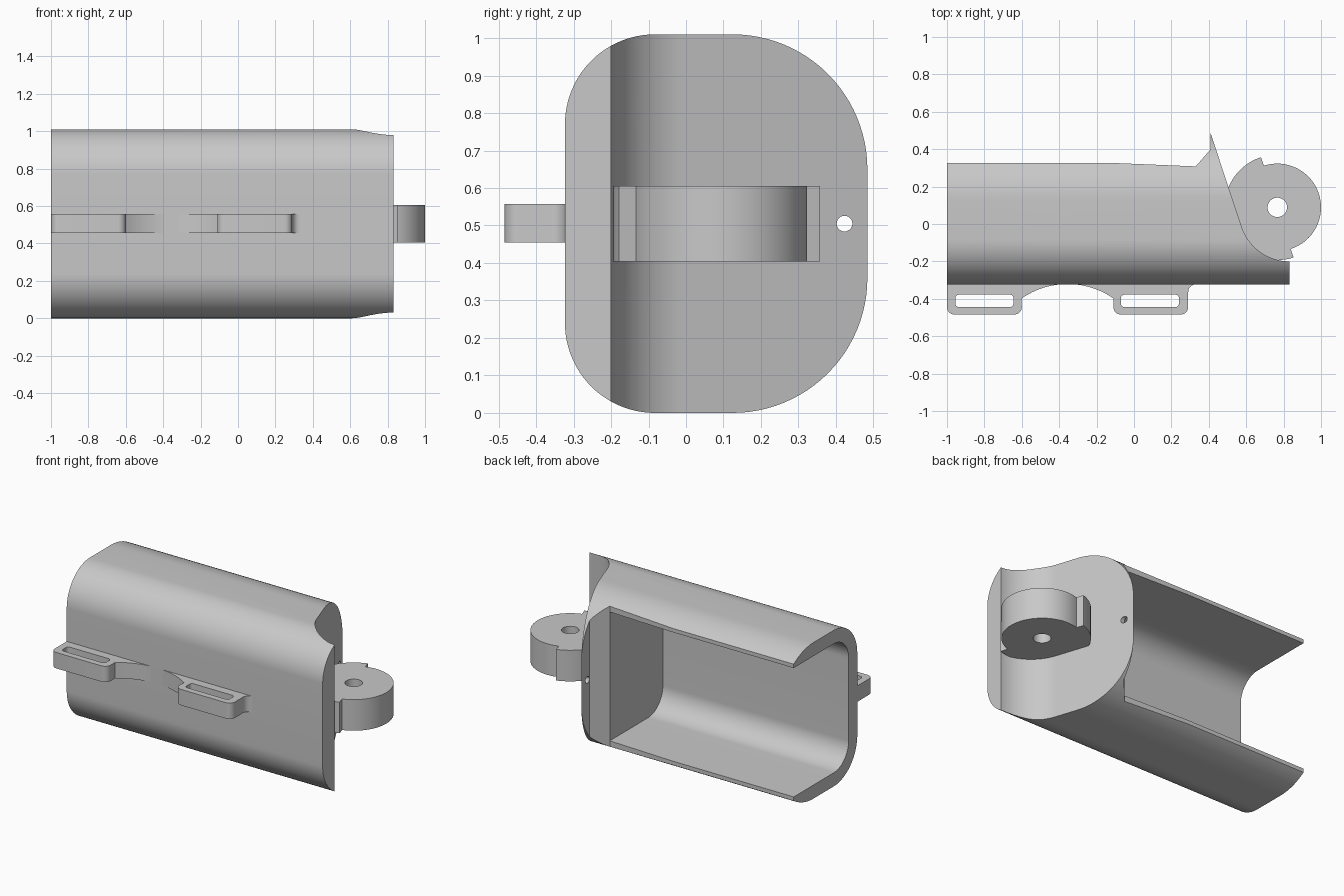
import bpy, bmesh
from math import cos, sin, radians
from mathutils import Vector

cube = bpy.data.objects.get("Cube")
if cube:
    bpy.data.objects.remove(cube, do_unlink=True)

grey = bpy.data.materials.new("plain grey")
grey.use_nodes = True
colour = (0.58, 0.58, 0.58, 1)
grey.diffuse_color = colour
grey.node_tree.nodes["Principled BSDF"].inputs["Base Color"].default_value = colour


def arc(cx, cy, r, start, end, steps=16):
    """Points on an arc, angles in degrees."""
    angles = [radians(start + (end - start) * i / steps) for i in range(steps + 1)]
    return [(cx + r * cos(a), cy + r * sin(a)) for a in angles]


def rounded(x0, x1, y0, y1, r_low, r_high, steps=16):
    """Rounded rectangle with one radius at the x0 side and one at the x1 side."""
    return (arc(x0 + r_low, y0 + r_low, r_low, 180, 270, steps)
            + arc(x1 - r_high, y0 + r_high, r_high, 270, 360, steps)
            + arc(x1 - r_high, y1 - r_high, r_high, 0, 90, steps)
            + arc(x0 + r_low, y1 - r_low, r_low, 90, 180, steps))


def prism(name, outline, low, high, axis="Z"):
    """Extrude an outline: (x, y) along Z or (y, z) along X."""
    bm = bmesh.new()
    place = (lambda p: (p[0], p[1], low)) if axis == "Z" else (lambda p: (low, p[0], p[1]))
    face = bm.faces.new([bm.verts.new(place(p)) for p in outline])
    grown = bmesh.ops.extrude_face_region(bm, geom=[face])["geom"]
    shift = Vector((0, 0, high - low)) if axis == "Z" else Vector((high - low, 0, 0))
    bmesh.ops.translate(bm, vec=shift, verts=[v for v in grown if isinstance(v, bmesh.types.BMVert)])
    bmesh.ops.recalc_face_normals(bm, faces=bm.faces)
    mesh = bpy.data.meshes.new(name)
    bm.to_mesh(mesh)
    bm.free()
    mesh.materials.append(grey)
    ob = bpy.data.objects.new(name, mesh)
    bpy.context.collection.objects.link(ob)
    return ob


def select(ob):
    bpy.ops.object.select_all(action="DESELECT")
    ob.select_set(True)
    bpy.context.view_layer.objects.active = ob


def cut(ob, tool, operation="DIFFERENCE"):
    """Apply a boolean and discard the tool."""
    mod = ob.modifiers.new("cut", "BOOLEAN")
    mod.operation, mod.solver, mod.object = operation, "EXACT", tool
    select(ob)
    bpy.ops.object.modifier_apply(modifier=mod.name)
    bpy.data.objects.remove(tool, do_unlink=True)


def smooth(ob):
    select(ob)
    bpy.ops.object.shade_smooth_by_angle(angle=radians(30))


# Housing: rounded section, trimmed to its plan with a slanted end and curved socket
FRONT, BACK, TOP, WALL = -0.323, 0.484, 1.01, 0.088
housing = prism("housing", rounded(FRONT, BACK, 0, TOP, 0.24, 0.36, 24), -1, 0.832, "X")
plan = [(-1.1, -0.5), (-1.1, 0.327), (-0.13, 0.327), (0.33, 0.308), (0.41, 0.40), (0.41, 0.484)]
plan += arc(0.832, 0.07, 0.27, 197, 270, 24) + [(0.9, -0.2), (0.9, -0.5)]
cut(housing, prism("plan_tool", plan, -0.2, 1.2), "INTERSECT")

# Hollow interior with flat top and bottom, open at the back and at one end
radius = 0.24 - WALL
inner = arc(FRONT + WALL + radius, WALL + radius, radius, 180, 270, 24) + [(0.6, WALL), (0.6, TOP - WALL)]
inner += arc(FRONT + WALL + radius, TOP - WALL - radius, radius, 90, 180, 24)
cut(housing, prism("cavity_tool", inner, -1.2, 0.33, "X"))

# Pin hole through the thin end of the cap
cut(housing, prism("pin_tool", arc(0.423, 0.505, 0.021, 0, 345, 23), 0.2, 0.7, "X"))
smooth(housing)

# Hinge knuckle: disc with a wider half that makes the two stops
HX, HY = 0.766, 0.089
knuckle = prism("hinge_knuckle", arc(HX, HY, 0.234, -72, 108, 32) + arc(HX, HY, 0.282, 108, 288, 32),
                0.404, 0.605)
cut(knuckle, prism("hinge_tool", arc(HX, HY, 0.052, 0, 348, 29), 0.3, 0.7))
smooth(knuckle)

# Strap bracket: two loops joined by a curved web
CY = -0.444
outline = [(-1, -0.30)] + arc(-0.96, CY, 0.04, 180, 270, 8) + arc(-0.64, CY, 0.04, 270, 360, 8)
outline += arc(-0.355, -0.751, 0.43, 125, 55, 24)
outline += arc(-0.07, CY, 0.04, 180, 270, 8) + arc(0.25, CY, 0.04, 270, 360, 8)
outline += arc(0.33, -0.363, 0.04, 180, 90, 8) + [(0.33, -0.30)]
bracket = prism("strap_bracket", outline, 0.455, 0.558)
for left in (-0.955, -0.07):
    cut(bracket, prism("slot_tool", rounded(left, left + 0.31, CY, -0.378, 0.018, 0.018, 6), 0.3, 0.7))
smooth(bracket)
